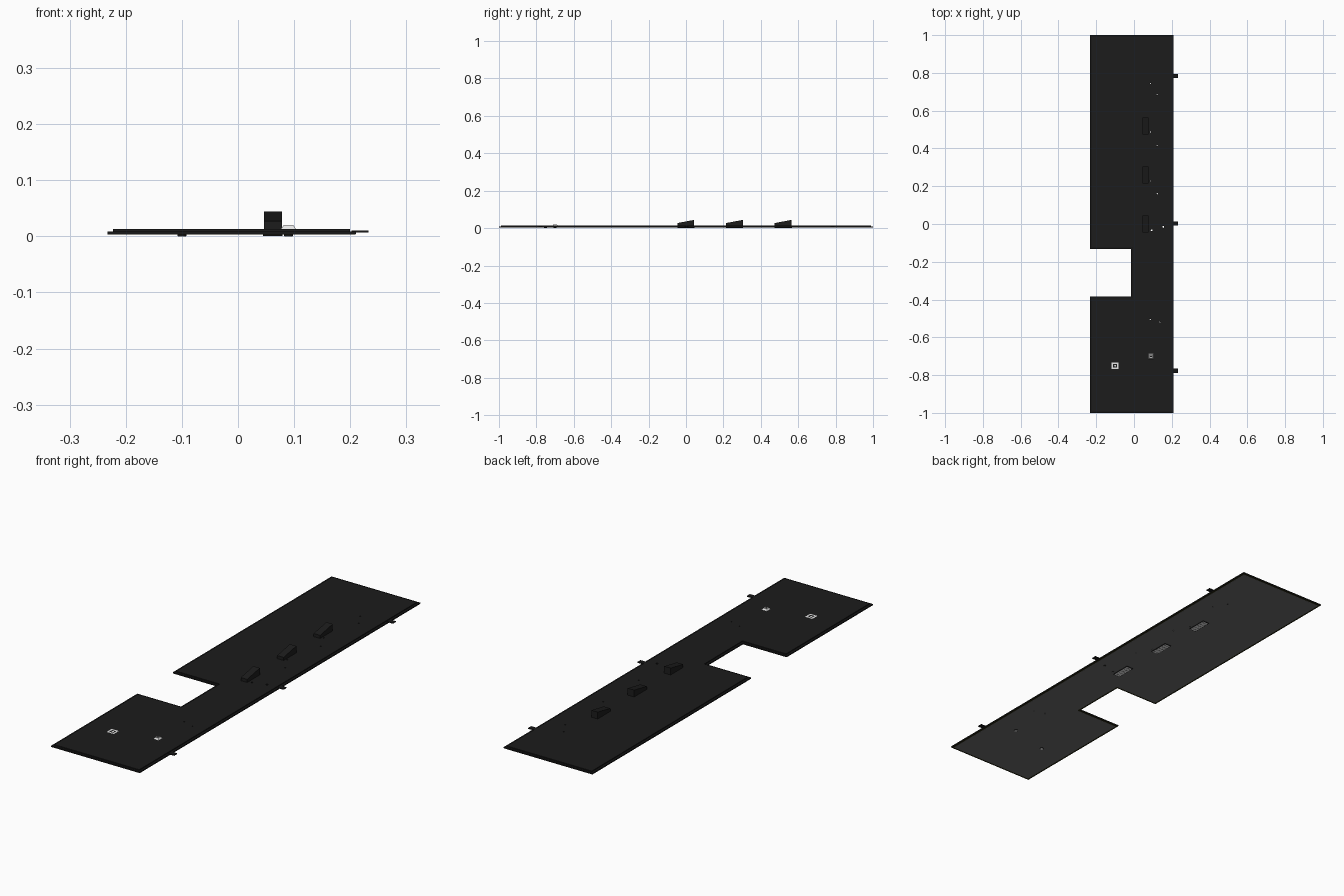
import bpy, bmesh, math

if "Cube" in bpy.data.objects:
    bpy.data.objects.remove(bpy.data.objects["Cube"])


def material(name, rgb):
    m = bpy.data.materials.new(name)
    m.diffuse_color = (*rgb, 1)
    m.use_nodes = True
    m.node_tree.nodes["Principled BSDF"].inputs["Base Color"].default_value = m.diffuse_color
    return m


PANEL = material("charcoal", (0.0117, 0.0117, 0.0117))
RIM = material("near black", (0.0085, 0.0085, 0.0085))
UNDER = material("underside grey", (0.158, 0.158, 0.158))
GASKET = material("dark olive", (0.022, 0.021, 0.006))
WHITE = material("white", (0.8, 0.8, 0.8))


def prism(name, points, depth, mat, axis="z", top=None):
    """Extrude a flat profile along an axis: points lie in xy (z) or yz (x)."""
    a, b = depth
    bm = bmesh.new()

    def place(p, d):
        return (p[0], p[1], d) if axis == "z" else (d, p[0], p[1])
    low = [bm.verts.new(place(p, a)) for p in points]
    high = [bm.verts.new(place(p, b)) for p in (top or points)]
    bm.faces.new(low[::-1])
    bm.faces.new(high)
    n = len(points)
    for i in range(n):
        j = (i + 1) % n
        bm.faces.new((low[i], low[j], high[j], high[i]))
    bmesh.ops.recalc_face_normals(bm, faces=bm.faces)
    me = bpy.data.meshes.new(name)
    bm.to_mesh(me)
    bm.free()
    me.materials.append(mat)
    ob = bpy.data.objects.new(name, me)
    bpy.context.collection.objects.link(ob)
    return ob


def rect(cx, cy, sx, sy):
    x, y = sx / 2, sy / 2
    return [(cx - x, cy - y), (cx + x, cy - y), (cx + x, cy + y), (cx - x, cy + y)]


def box(name, cx, cy, sx, sy, z0, z1, mat):
    return prism(name, rect(cx, cy, sx, sy), (z0, z1), mat)


def disc(name, cx, cy, r, z0, z1, mat, n=12):
    pts = [(cx + r * math.cos(2 * math.pi * i / n), cy + r * math.sin(2 * math.pi * i / n))
           for i in range(n)]
    return prism(name, pts, (z0, z1), mat)


def square_frame(name, cx, cy, sx, sy, bar, z0, z1, mat):
    for s in (-1, 1):
        box(name + "_side", cx + s * (sx - bar) / 2, cy, bar, sy, z0, z1, mat)
        box(name + "_end", cx, cy + s * (sy - bar) / 2, sx - 2 * bar, bar, z0, z1, mat)


def outline(d):
    """Notched panel outline, moved inward by d."""
    l, r, f, b, nx = -0.233 + d, 0.21 - d, -1 + d, 1 - d, -0.015 + d
    return [(l, f), (r, f), (r, b), (l, b), (l, -0.132 + d),
            (nx, -0.132 + d), (nx, -0.385 - d), (l, -0.385 - d)]


# Layered notched panel: underside sheet, gasket, rim and raised top
layers = [prism("underside_sheet", outline(0.009), (0.003, 0.0048), UNDER),
          prism("gasket", outline(0.0005), (0.0034, 0.0046), GASKET),
          prism("rim", outline(0), (0.0044, 0.009), RIM),
          prism("top_panel", outline(0.01), (0.0088, 0.013), PANEL)]

# Small screw holes cut right through the panel
for x, y in ((0.088, 0.745), (0.123, 0.685), (0.088, 0.487), (0.123, 0.415),
             (0.086, 0.228), (0.123, 0.16), (0.093, -0.033), (0.155, -0.015),
             (0.086, -0.505), (0.137, -0.52)):
    r = 0.005 if -0.1 < y < 0 else 0.003
    cutter = disc("hole_cutter", x, y, r, -0.02, 0.04, RIM, 8)
    cutter.hide_render = True
    cutter.hide_viewport = True
    for layer in layers:
        mod = layer.modifiers.new("screw_hole", "BOOLEAN")
        mod.operation = "DIFFERENCE"
        mod.solver = "EXACT"
        mod.object = cutter

# Mounting tabs on the right edge
for y in (0.783, 0.003, -0.777):
    box("mounting_tab", 0.2175, y, 0.031, 0.022, 0.007, 0.0105, RIM)

# Wedge hoods with a dark frame and pale grille below
for y in (0.0, 0.26, 0.52):
    prism("vent_hood", [(y - 0.046, 0.012), (y + 0.044, 0.012),
                        (y + 0.044, 0.044), (y - 0.046, 0.027)],
          (0.046, 0.078), PANEL, "x")
    square_frame("vent_frame", 0.062, y, 0.034, 0.092, 0.002, 0.0005, 0.0035, RIM)
    box("vent_grille", 0.062, y, 0.03, 0.088, 0.0006, 0.0035, WHITE)
    for k in range(5):
        box("vent_slot", 0.062, y - 0.034 + 0.017 * k, 0.022, 0.003, 0.0003, 0.002, UNDER)

# Square fitting flush with the top
square_frame("flush_fitting", -0.1, -0.75, 0.036, 0.036, 0.008, 0.0125, 0.0134, WHITE)
disc("flush_fitting_hub", -0.1, -0.75, 0.005, 0.0125, 0.0134, WHITE)

# Raised tapering fitting with a dark centre
prism("raised_fitting", rect(0.09, -0.70, 0.028, 0.028), (0.0125, 0.02), WHITE,
      top=rect(0.09, -0.70, 0.017, 0.017))
disc("raised_fitting_socket", 0.09, -0.70, 0.005, 0.019, 0.0203, RIM)

# Dark collars with pale centres below both fittings
for x, y in ((-0.1, -0.75), (0.09, -0.70)):
    disc("fitting_collar", x, y, 0.008, 0.0004, 0.004, RIM)
    disc("fitting_cap", x, y, 0.007, 0.0, 0.0006, WHITE)
